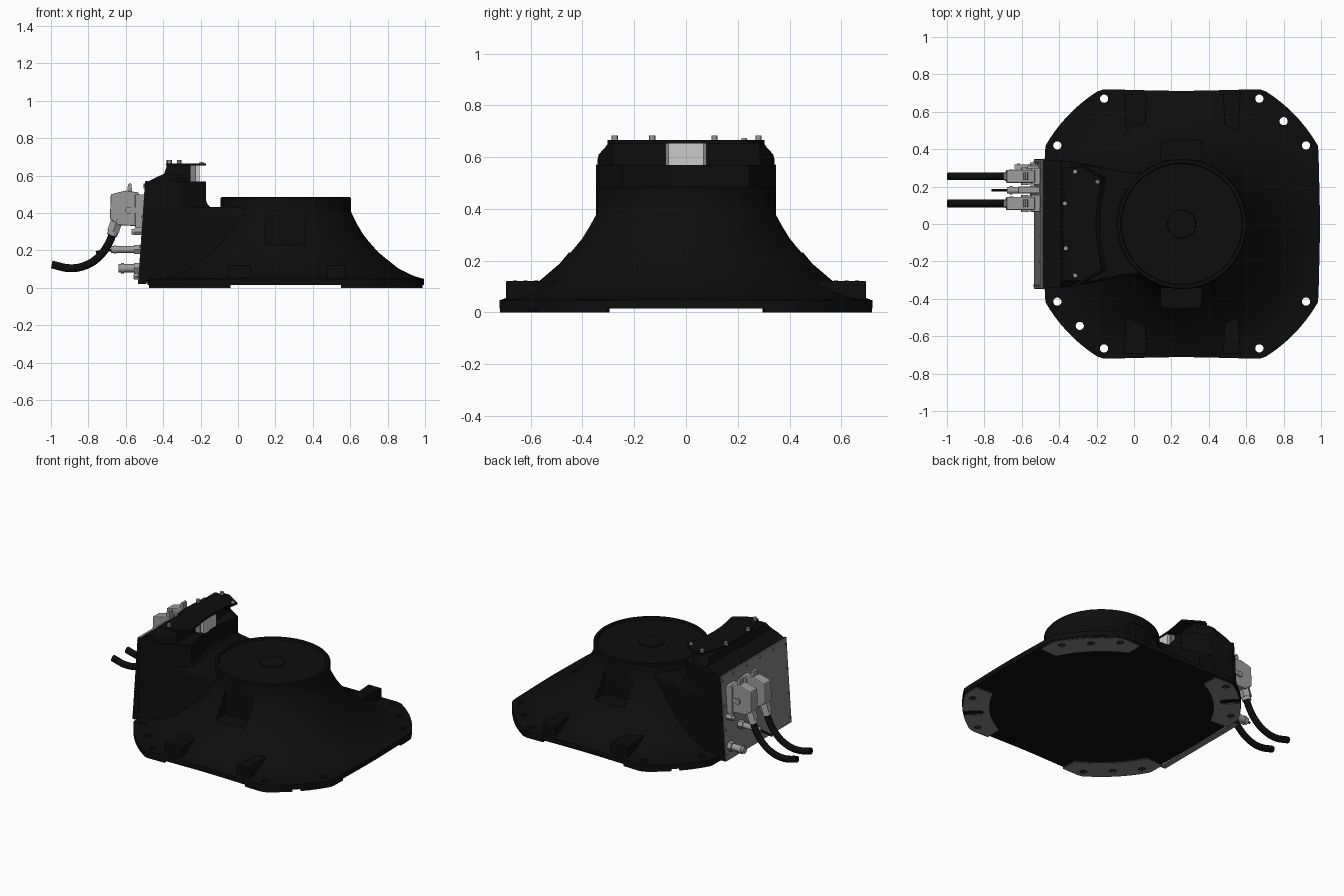
import bpy, bmesh, math
from mathutils import Vector

if "Cube" in bpy.data.objects:
    bpy.data.objects.remove(bpy.data.objects["Cube"])

CX, RC = 0.255, 0.348          # turret centre x and radius


def material(name, v):
    m = bpy.data.materials.new(name)
    m.diffuse_color = (v, v, v, 1)
    m.use_nodes = True
    m.node_tree.nodes["Principled BSDF"].inputs["Base Color"].default_value = m.diffuse_color
    return m


BLACK = material("black_paint", 0.004)
DARK = material("dark_grey", 0.23)
GREY = material("connector_grey", 0.33)
LIGHT = material("light_grey", 0.55)


def finish(bm, name, mat, bevel=0):
    bmesh.ops.recalc_face_normals(bm, faces=bm.faces)
    me = bpy.data.meshes.new(name)
    bm.to_mesh(me)
    bm.free()
    ob = bpy.data.objects.new(name, me)
    bpy.context.collection.objects.link(ob)
    me.materials.append(mat)
    if bevel:
        b = ob.modifiers.new("bevel", 'BEVEL')
        b.width, b.segments, b.limit_method = bevel, 2, 'ANGLE'
    return ob


def loft(name, rings, mat, bevel=0):
    """Closed skin through rings of equal point count, capped at both ends."""
    bm = bmesh.new()
    vs = [[bm.verts.new(p) for p in r] for r in rings]
    n = len(vs[0])
    for a, b in zip(vs, vs[1:]):
        for i in range(n):
            j = (i + 1) % n
            bm.faces.new((a[i], a[j], b[j], b[i]))
    bm.faces.new(vs[0][::-1])
    bm.faces.new(vs[-1])
    return finish(bm, name, mat, bevel)


def box(name, lo, hi, mat, bevel=0):
    (a, b, c), (d, e, f) = lo, hi
    ring = lambda z: [(a, b, z), (d, b, z), (d, e, z), (a, e, z)]
    return loft(name, [ring(c), ring(f)], mat, bevel)


def slab(name, xz, y0, y1, mat, bevel=0):
    return loft(name, [[(x, y, z) for x, z in xz] for y in (y0, y1)], mat, bevel)


def rod(name, p, q, r, mat, r2=None, n=20):
    p, q = Vector(p), Vector(q)
    rot = (q - p).to_track_quat('Z', 'Y')
    ring = lambda c, s: [c + rot @ Vector((s * math.cos(t), s * math.sin(t), 0))
                         for t in (2 * math.pi * i / n for i in range(n))]
    ob = loft(name, [ring(p, r), ring(q, r if r2 is None else r2)], mat)
    smooth(ob)
    return ob


def smooth(ob, deg=30):
    bpy.context.view_layer.objects.active = ob
    for o in bpy.context.selected_objects:
        o.select_set(False)
    ob.select_set(True)
    bpy.ops.object.shade_smooth_by_angle(angle=math.radians(deg))


def cut(ob, cutters):
    bpy.context.view_layer.objects.active = ob
    for c in cutters:
        m = ob.modifiers.new("cut", 'BOOLEAN')
        m.operation, m.object = 'DIFFERENCE', c
        bpy.ops.object.modifier_apply(modifier=m.name)


def outline(t):
    c, s = abs(math.cos(t)) + 1e-6, abs(math.sin(t)) + 1e-6
    hx, hy = 0.727 + 0.012 * c ** 8, 0.724 - 0.012 * s ** 8
    return min(0.84, hx / c, hy / s)


def polar(t, r, z):
    return (CX + r * math.cos(t), r * math.sin(t), z)


# flared body: flat octagonal flange, then a round flare up to the turret seat
N = 144
angles = [2 * math.pi * i / N for i in range(N)]
flare = [(.97, .053), (.88, .062), (.78, .08), (.65, .106), (.52, .146), (.38, .19),
         (.26, .243), (.17, .286), (.10, .332), (.04, .376), (0, .41)]
rings = [[polar(t, outline(t), z) for t in angles] for z in (.015, .048)]
rings += [[polar(t, RC + (min(outline(t), .735) - RC) * s, z) for t in angles] for s, z in flare]
rings += [[polar(t, r, z) for t in angles] for r, z in
          [(RC, .48), (.343, .486), (.326, .486), (.322, .474), (.078, .474), (.075, .48), (.07, .48)]]
body = loft("flared_body", rings, BLACK)

# corner feet under the flange, each with a machined grey sole
feet = []
for a in (45, 135, 225, 315):
    ts = [math.radians(a - 22.5 + 45 * i / 24) for i in range(25)]
    inner = [math.radians(a + 19 - 38 * i / 12) for i in range(13)]
    plan = lambda z: [polar(t, outline(t) - .003, z) for t in ts] + [polar(t, .675, z) for t in inner]
    feet.append(loft("corner_foot", [plan(.002), plan(.02)], BLACK))
    feet.append(loft("foot_sole", [plan(0), plan(.002)], DARK))

# bolt holes through flange and feet, side pockets, locating slots
holes = [(-.16, .67), (-.16, -.665), (.67, .67), (.67, -.665), (-.41, .42), (-.41, -.415),
         (.92, .42), (.92, -.415), (.80, .55), (-.29, -.545)]
bores = [rod("hole_cutter", (x, y, -.1), (x, y, .3), .022, BLACK) for x, y in holes]
pockets = [box("pocket_cutter", (.145, min(s * .341, s * .6), .232),
               (.36, max(s * .341, s * .6), .42), BLACK) for s in (-1, 1)]
slots = []
for a in (-45, 135):
    t = math.radians(a)
    slots.append(rod("slot_cutter", polar(t, .74, -.1), polar(t, .74, .014), .025, BLACK))
    d, n = Vector((math.cos(t), math.sin(t), 0)), Vector((-math.sin(t), math.cos(t), 0)) * .025
    c = Vector((CX, 0, -.1))
    q = [c + d * .74 - n, c + d * .9 - n, c + d * .9 + n, c + d * .74 + n]
    slots.append(loft("slot_cutter", [q, [p + Vector((0, 0, .114)) for p in q]], BLACK))
cut(body, bores + pockets)
smooth(body, 28)
for f in feet:
    cut(f, bores + slots)
for c in bores + pockets + slots:
    bpy.data.objects.remove(c)

# mounting pads along both long sides
for s in (-1, 1):
    for x0, x1 in ((-.055, .07), (.475, .57)):
        yo, yi = s * .695, s * .50
        loft("side_pad", [[(x0, yo, z), (x1, yo, z), (x1 - .012, yi, z), (x0 + .012, yi, z)]
                          for z in (.03, .122)], BLACK, .004)
        for k in range(3):
            for dx in (-.018, .018):
                xm, y = (x0 + x1) / 2 + dx, s * (.58 + .04 * k)
                rod("pad_hole_rim", (xm, y, .118), (xm, y, .1235), .008, BLACK, n=12)


# rear housing, narrowing toward the turret
def sym(half, z, dx=0):
    pts = [(x + dx if i == 0 else x, y, z) for i, (x, y) in enumerate(half)]
    return pts + [(x, -y, zz) for x, y, zz in reversed(pts)]


low = [(-.49, .345), (-.34, .335), (-.17, .305), (-.05, .28), (.10, .27)]
loft("rear_housing_lower", [sym(low, .03, -.02), sym(low, .40, -.004), sym(
    [(x, y - .012 * (i > 1)) for i, (x, y) in enumerate(low)], .432)], BLACK, .006)
up = [(-.49, .345), (-.31, .335), (-.17, .245), (-.188, .16), (-.205, .06)]
loft("rear_housing_upper", [sym([(x + .03 * (i > 1), y) for i, (x, y) in enumerate(up)], .425),
                            sym([(x + .008 * (i > 1), y) for i, (x, y) in enumerate(up)], .445),
                            sym(up, .465), sym(up, .57)], BLACK)


def crown(x0, w, z):       # plan tapers from the back edge to the front
    return [(x0, -w, z), (-.34, -min(w, .335), z), (-.255, -min(w, .285), z),
            (-.255, min(w, .285), z), (-.34, min(w, .335), z), (x0, w, z)]


loft("housing_crown", [crown(-.487, .343, .565), crown(-.44, .342, .590),
                       crown(-.395, .337, .61), crown(-.385, .31, .64),
                       crown(-.38, .30, .656)], BLACK)

# curved top cover with its bolts
edge = [(-.32, .303), (-.355, .22), (-.378, .12), (-.385, 0)]
arc = [(-.275, .303), (-.172, .24), (-.188, .16), (-.20, .08), (-.203, 0)]
half = edge[::-1] + arc
plan = half + [(x, -y) for x, y in reversed(half) if y]
loft("top_cover", [[(x, y, z) for x, y in plan] for z in (.653, .666)], BLACK)
for x, y in ((-.315, .28), (-.37, .11), (-.365, -.13), (-.315, -.275)):
    rod("cover_bolt", (x, y, .66), (x, y, .684), .012, GREY, n=12)
rod("cover_dome_bolt", (-.195, .225, .66), (-.195, .225, .674), .016, GREY, .009)
box("sensor_block", (-.265, -.068, .562), (-.205, .068, .655), LIGHT, .003)
for s in (-1, 1):
    box("sensor_bracket", (-.262, s * .074 - .006, .562), (-.225, s * .074 + .006, .655), DARK)

# slanted connector panel on the back
slab("connector_panel", [(-.535, .02), (-.495, .02), (-.483, .57), (-.497, .57)], -.345, .345, DARK)
for s in (-1, 1):          # black edge strips hide the panel sides
    slab("panel_edge", [(-.532, .021), (-.49, .021), (-.48, .572), (-.495, .572)],
         s * .344, s * .348, BLACK)
back = lambda z: -.535 + (z - .02) * .069
for y in (-.33, .33):
    for z in (.06, .22, .38, .54):
        rod("panel_screw", (back(z) + .01, y, z), (back(z) - .006, y, z), .008, DARK, n=10)
for y in (-.2, -.06, .08, .22):
    rod("panel_screw", (back(.55) + .01, y, .55), (back(.55) - .006, y, .55), .008, DARK, n=10)

# two hooded plugs with latches, glands and cables
for y in (.255, .11):
    box("plug_flange", (-.55, y - .045, .32), (-.495, y + .045, .50), GREY, .004)
    slab("plug_hood", [(-.685, .37), (-.64, .335), (-.53, .33), (-.53, .51), (-.60, .52), (-.68, .50)],
         y - .035, y + .035, GREY, .006)
    slab("plug_latch", [(-.592, .50), (-.565, .50), (-.57, .555), (-.58, .56), (-.589, .55)],
         y - .02, y + .02, GREY)
    for s in (-1, 1):
        box("latch_arm", (-.60, y + s * .038 - .005, .40), (-.53, y + s * .038 + .005, .43), GREY)
        rod("latch_pivot", (-.585, y + s * .03, .415), (-.585, y + s * .046, .415), .018, GREY)
    rod("cable_gland", (-.645, y, .37), (-.668, y, .30), .036, GREY, n=6)
    rod("gland_collar", (-.66, y, .32), (-.674, y, .28), .028, GREY)
    cu = bpy.data.curves.new("cable", 'CURVE')
    cu.dimensions, cu.bevel_depth, cu.bevel_resolution = '3D', .021, 4
    cu.resolution_u, cu.use_fill_caps = 8, True
    sp = cu.splines.new('BEZIER')
    path = [(-.664, .31), (-.69, .24), (-.745, .165), (-.815, .12), (-.895, .105), (-.996, .125)]
    sp.bezier_points.add(len(path) - 1)
    for b, (x, z) in zip(sp.bezier_points, path):
        b.co = (x, y, z)
        b.handle_left_type = b.handle_right_type = 'AUTO'
    cu.materials.append(BLACK)
    bpy.context.collection.objects.link(bpy.data.objects.new("cable", cu))

# small centre plug and round sockets
box("centre_plug", (-.62, .165, .36), (-.50, .20, .47), GREY, .004)
for name, y, z, x, r in (("signal_socket", .18, .205, -.68, .018), ("air_socket", .295, .105, -.64, .022),
                         ("upper_socket", .30, .30, -.57, .014), ("earth_stud", .23, .06, -.56, .012)):
    rod(name, (-.50, y, z), (x, y, z), r, GREY)
    rod(name + "_collar", (-.50, y, z), (-.555, y, z), r * 1.5, GREY, n=6)
    rod(name + "_ring", (x + .03, y, z), (x + .015, y, z), r * 1.25, GREY)
rod("signal_lead", (-.66, .18, .205), (-.76, .18, .19), .007, BLACK, n=12)
